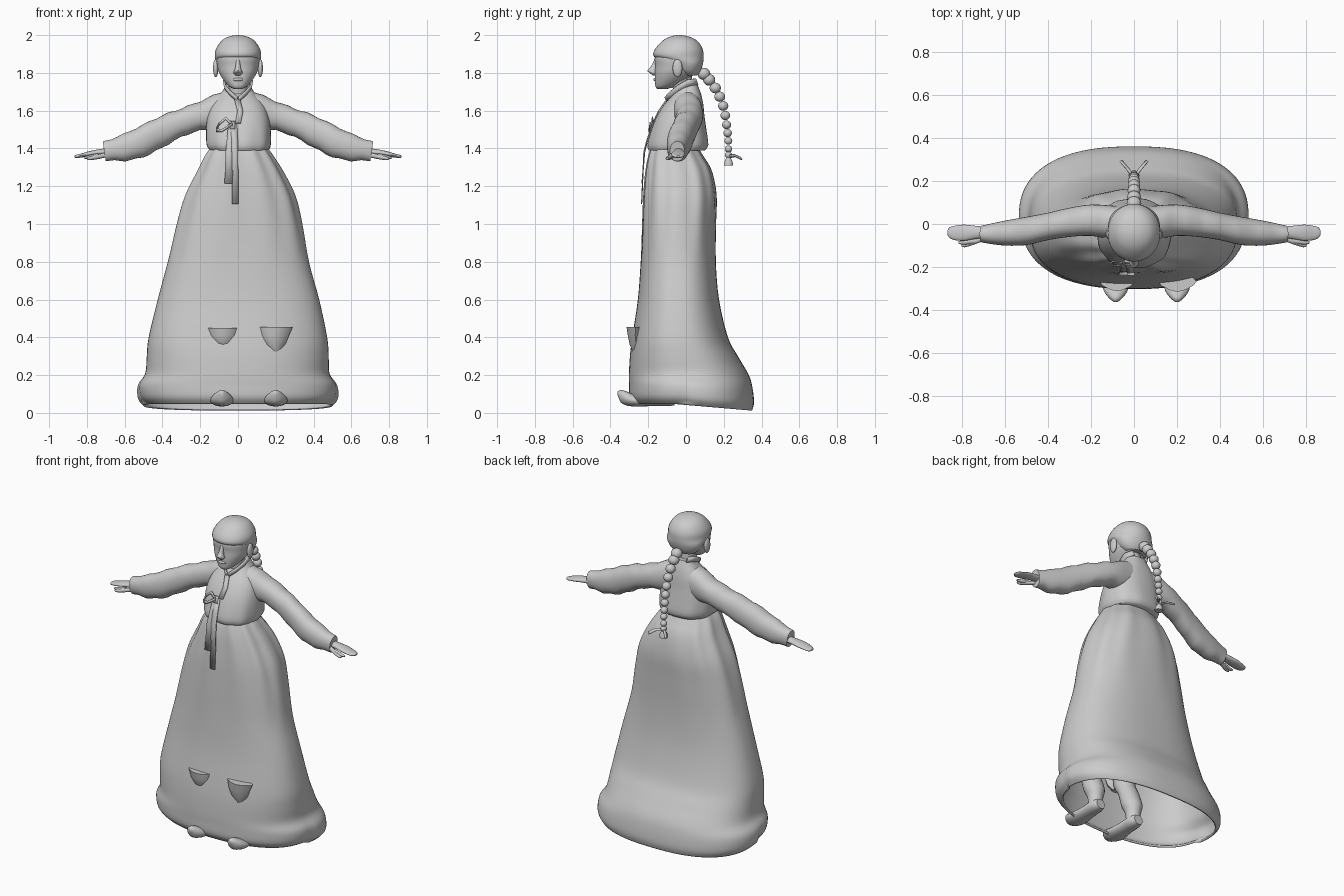
import bpy, bmesh, math
from mathutils import Vector

grey = bpy.data.materials.new("plain grey")
grey.diffuse_color = (0.6, 0.6, 0.6, 1)


def add_object(name, bm, angle=50, mirror=False):
    bmesh.ops.recalc_face_normals(bm, faces=bm.faces)
    me = bpy.data.meshes.new(name)
    bm.to_mesh(me)
    bm.free()
    me.materials.append(grey)
    ob = bpy.data.objects.new(name, me)
    bpy.context.collection.objects.link(ob)
    if mirror:
        ob.modifiers.new("mirror", 'MIRROR')
    bpy.ops.object.select_all(action='DESELECT')
    bpy.context.view_layer.objects.active = ob
    ob.select_set(True)
    bpy.ops.object.shade_smooth_by_angle(angle=math.radians(angle))
    return ob


def smooth_rows(rows, steps):
    """Catmull-Rom interpolation between the section rows."""
    out = []
    for i in range(len(rows) - 1):
        p = [rows[max(i - 1, 0)], rows[i], rows[i + 1], rows[min(i + 2, len(rows) - 1)]]
        for s in range(steps):
            t = s / steps
            out.append([0.5 * (2 * b + (c - a) * t + (2 * a - 5 * b + 4 * c - d) * t * t
                        + (3 * b - a - 3 * c + d) * t ** 3) for a, b, c, d in zip(*p)])
    return out + [list(rows[-1])]


def loft(name, rows, axis='z', n=32, steps=3, power=2.0, caps=(True, True),
         warp=None, angle=50, mirror=False):
    """Rows are (position, a0, a1, b0, b1): bounds of each rounded section."""
    bm = bmesh.new()
    rings = []
    for t, a0, a1, b0, b1 in smooth_rows(rows, steps):
        ring = []
        for k in range(n):
            u = 2 * math.pi * k / n
            c, s = math.cos(u), math.sin(u)
            a = (a0 + a1) / 2 + (a1 - a0) / 2 * math.copysign(abs(c) ** (2 / power), c)
            b = (b0 + b1) / 2 + (b1 - b0) / 2 * math.copysign(abs(s) ** (2 / power), s)
            co = Vector({'z': (a, b, t), 'x': (t, a, b), 'y': (a, t, b)}[axis])
            ring.append(bm.verts.new(warp(co, u) if warp else co))
        rings.append(ring)
    for r, q in zip(rings, rings[1:]):
        for k in range(n):
            bm.faces.new((r[k], r[(k + 1) % n], q[(k + 1) % n], q[k]))
    for use, ring in zip(caps, (rings[0], rings[-1])):
        if use:
            bm.faces.new(ring)
    return add_object(name, bm, angle, mirror)


def strip(name, pts, width, across=(1, 0, 0), thick=0.006, mirror=False):
    """Flat ribbon following a few points."""
    bm = bmesh.new()
    w = Vector(across).normalized() * width / 2
    pairs = [(bm.verts.new(Vector(p) - w), bm.verts.new(Vector(p) + w)) for p in pts]
    for (a, b), (c, d) in zip(pairs, pairs[1:]):
        bm.faces.new((a, b, d, c))
    ob = add_object(name, bm, 30, mirror)
    ob.modifiers.new("thickness", 'SOLIDIFY').thickness = thick
    return ob


def ball(name, loc, scale, mirror=False):
    bm = bmesh.new()
    bmesh.ops.create_uvsphere(bm, u_segments=16, v_segments=10, radius=1)
    for v in bm.verts:
        v.co = Vector(v.co[i] * scale[i] + loc[i] for i in range(3))
    return add_object(name, bm, 60, mirror)


# Skirt: gathered at the waist, flaring backwards into a dipping hem
def skirt_shape(co, u):
    x, y, z = co
    gather = max(0, min(1, (z - 0.75) / 0.5))
    f = 1 + 0.022 * gather * math.cos(11 * u + 0.6)
    low = max(0, 1 - z / 0.25)
    z += low * (0.042 - 0.035 * max(0, (y + 0.05) / 0.4))
    if y < 0:  # narrower front panel near the hem
        f *= 1 - 0.05 * max(0, 1 - z / 0.2) * abs(math.cos(u))
    return Vector((x * f, y * f, z))


skirt = loft("skirt", [
    (0.005, -.50, .50, -.275, .35), (0.05, -.53, .53, -.30, .36), (0.13, -.53, .525, -.302, .352),
    (0.20, -.492, .485, -.302, .332), (0.30, -.483, .48, -.297, .275), (0.40, -.473, .472, -.285, .222),
    (0.60, -.425, .43, -.255, .175), (0.80, -.372, .375, -.24, .158), (1.00, -.325, .338, -.232, .158),
    (1.15, -.28, .30, -.225, .16), (1.28, -.215, .235, -.213, .135), (1.36, -.175, .185, -.198, .09),
    (1.41, -.14, .15, -.18, .06)],
    n=96, steps=4, power=2.45, caps=(False, True), warp=skirt_shape)
skirt.modifiers.new("cloth", 'SOLIDIFY').thickness = 0.012

# Legs, upturned shoes and the knee folds standing out of the skirt
for side, cx in (("left", -0.085), ("right", 0.2)):
    loft(side + "_leg", [(z, cx - r, cx + r, y - r, y + r) for z, y, r in
         ((.06, -.11, .042), (.13, -.11, .045), (.19, -.12, .062), (.28, -.15, .06),
          (.4, -.19, .065), (.7, -.1, .07))], n=20)
    loft(side + "_shoe", [(y, cx - r, cx + r, a, b) for y, r, a, b in
         ((-.362, .008, .095, .112), (-.345, .03, .055, .122), (-.31, .055, .038, .112),
          (-.26, .062, .034, .095), (-.17, .05, .036, .1), (-.1, .046, .036, .11),
          (-.06, .03, .04, .1))], axis='y', n=20)
loft("left_knee_fold", [(.345, -.10, -.05, -.275, -.24), (.37, -.135, -.02, -.295, -.23),
     (.41, -.15, -.006, -.305, -.23), (.45, -.158, 0, -.312, -.23)], n=12, steps=1, power=1.5)
loft("right_knee_fold", [(.32, .18, .22, -.28, -.24), (.36, .135, .25, -.298, -.23),
     (.41, .12, .27, -.308, -.23), (.455, .112, .29, -.315, -.22)], n=12, steps=1, power=1.5)


# Jacket body, its chest sloping forwards down to the lower edge
def jacket_shape(co, u):
    fold = max(0, 1 - (co.z - 1.38) / 0.2)
    f = 1 + 0.015 * fold * math.cos(9 * u)
    return Vector((co.x * f, co.y * f, co.z))


loft("jacket", [
    (1.39, -.15, .16, -.195, .10), (1.42, -.168, .172, -.203, .118), (1.50, -.17, .172, -.183, .108),
    (1.57, -.162, .162, -.155, .098), (1.63, -.14, .14, -.118, .092), (1.68, -.10, .10, -.075, .082),
    (1.71, -.078, .078, -.055, .072), (1.74, -.064, .064, -.04, .06)],
    n=48, power=2.4, warp=jacket_shape)


# Sleeves with slanted cuffs
def cuff_slant(co, u):
    k = max(0, (co.x - 0.5) / 0.2)
    wave = 0.004 * math.sin(co.x * 55) * math.sin(u)
    return Vector((co.x + 0.16 * k * (co.z - 1.385), co.y, co.z + wave))


loft("sleeve", [
    (.03, -.06, .08, 1.52, 1.715), (.1, -.07, .085, 1.50, 1.695), (.2, -.055, .09, 1.495, 1.65),
    (.3, -.06, .075, 1.46, 1.612), (.4, -.075, .052, 1.405, 1.575), (.5, -.098, .033, 1.355, 1.527),
    (.6, -.1, .015, 1.335, 1.475), (.68, -.09, -.002, 1.335, 1.445), (.708, -.085, -.008, 1.336, 1.433)],
    axis='x', n=32, power=2.2, warp=cuff_slant, mirror=True)

# Hands: flat palm, joined fingers and a thumb
loft("hand", [(.67, -.06, -.015, 1.365, 1.405), (.74, -.07, -.008, 1.362, 1.395),
     (.79, -.078, -.003, 1.357, 1.385), (.83, -.075, -.008, 1.352, 1.373),
     (.855, -.065, -.015, 1.349, 1.367), (.866, -.05, -.03, 1.353, 1.362)],
     axis='x', n=20, mirror=True)
loft("thumb", [(.70, -.08, -.05, 1.352, 1.378), (.75, -.098, -.07, 1.342, 1.366),
     (.785, -.108, -.084, 1.338, 1.357), (.80, -.105, -.093, 1.342, 1.352)],
     axis='x', n=12, mirror=True)
loft("finger", [(.74, -.09, -.066, 1.352, 1.374), (.79, -.096, -.074, 1.345, 1.364),
     (.815, -.091, -.08, 1.346, 1.356)], axis='x', n=12, mirror=True)

# Neck and crossed collar
loft("neck", [(1.64, -.06, .06, -.07, .05), (1.72, -.052, .052, -.07, .035),
     (1.82, -.055, .055, -.09, .03)], n=24)
strip("collar", [(.045, .055, 1.755), (.066, .01, 1.748), (.062, -.035, 1.722),
      (.035, -.075, 1.69), (0, -.103, 1.66)], 0.035, (.25, -.35, .9), 0.01, True)

# Head: tapered face and round skull
loft("face", [(1.715, -.022, .022, -.152, -.1), (1.728, -.046, .046, -.162, -.06),
     (1.76, -.075, .075, -.165, .0), (1.80, -.1, .1, -.165, .05), (1.84, -.11, .11, -.163, .07),
     (1.88, -.114, .114, -.166, .08), (1.93, -.105, .105, -.15, .07)], n=40, power=2.15)
loft("hair", [(1.785, -.07, .07, -.02, .06), (1.81, -.1, .1, -.06, .077), (1.85, -.118, .118, -.09, .09),
     (1.885, -.122, .122, -.168, .093), (1.92, -.119, .119, -.167, .09), (1.955, -.1, .1, -.14, .073),
     (1.98, -.075, .075, -.11, .045), (1.995, -.04, .04, -.075, .005), (2.0, -.008, .008, -.045, -.03)],
     n=40, power=2.05)
loft("nose", [(1.785, -.01, .01, -.175, -.15), (1.80, -.024, .024, -.192, -.15),
     (1.812, -.02, .02, -.204, -.15), (1.83, -.014, .014, -.188, -.15),
     (1.87, -.009, .009, -.168, -.15)], n=16)
ball("lips", (0, -.162, 1.765), (.028, .011, .009))
ball("ear", (.118, -.045, 1.825), (.014, .026, .048), True)

# Braid of shrinking beads with a tied tuft
braid = smooth_rows([(.095, 1.795, .034), (.155, 1.72, .03), (.197, 1.625, .027),
                     (.215, 1.525, .024), (.224, 1.44, .021), (.225, 1.365, .019)], 2)
for i, (y, z, r) in enumerate(braid):
    ball("braid_bead_%d" % (i + 1), (0, y, z), (r, r, r * 0.95))
loft("braid_tuft", [(1.31, -.026, .026, .2, .25), (1.33, -.024, .024, .203, .248),
     (1.355, -.01, .01, .215, .235)], n=10, steps=1)
strip("braid_ribbon", [(.005, .225, 1.358), (.03, .26, 1.364), (.06, .295, 1.347)],
      0.018, (.5, -.3, .7), 0.005, True)

# Jacket ribbon: bow loop and two long tails
strip("ribbon_tail_short", [(-.03, -.176, 1.53), (-.038, -.205, 1.45), (-.045, -.222, 1.38),
      (-.05, -.236, 1.215)], 0.042)
strip("ribbon_tail_long", [(-.022, -.178, 1.53), (-.018, -.208, 1.45), (-.016, -.226, 1.38),
      (-.015, -.238, 1.105)], 0.034)
strip("ribbon_loop", [(-.03, -.186, 1.525), (-.065, -.18, 1.56), (-.1, -.178, 1.53),
      (-.112, -.186, 1.495), (-.085, -.192, 1.495), (-.03, -.186, 1.53)], 0.018, (.1, 0, 1))
strip("ribbon_knot", [(-.03, -.176, 1.545), (-.028, -.19, 1.505)], 0.026, thick=0.01)
strip("jacket_overlap", [(-.004, -.104, 1.662), (.012, -.148, 1.6), (.0, -.178, 1.535)], 0.03)
